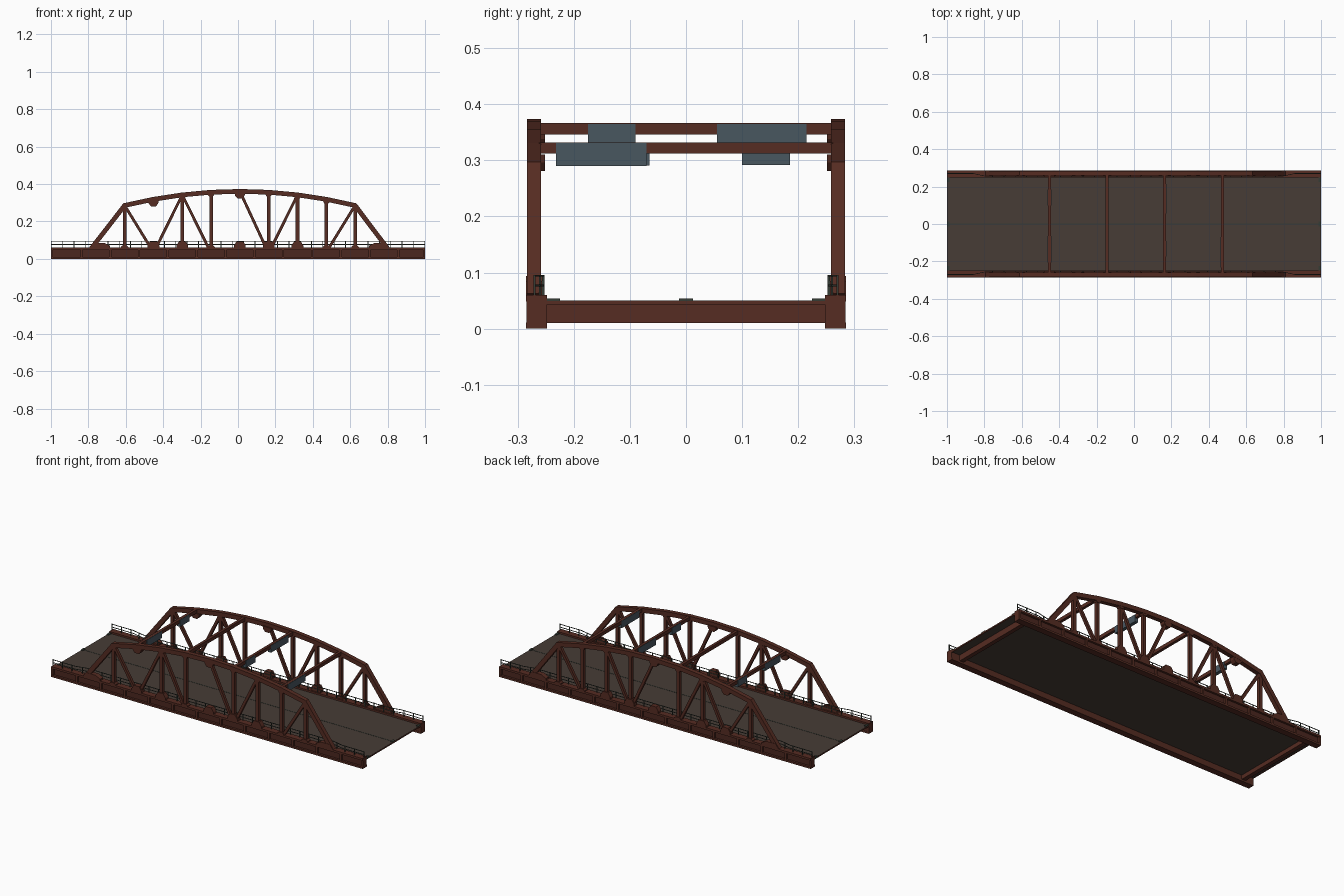
import bpy, bmesh, math
from mathutils import Vector, Matrix

if "Cube" in bpy.data.objects:
    bpy.data.objects.remove(bpy.data.objects["Cube"])


def material(name, rgb):
    m = bpy.data.materials.new(name)
    m.diffuse_color = (*rgb, 1)
    m.use_nodes = True
    m.node_tree.nodes["Principled BSDF"].inputs["Base Color"].default_value = m.diffuse_color
    return m


RUST = material("rust red steel", (0.092, 0.025, 0.016))
DARK_RUST = material("dark rust plate", (0.070, 0.020, 0.014))
DECK = material("brown grey road", (0.063, 0.046, 0.037))
SIGN = material("slate blue panel", (0.066, 0.096, 0.118))
RAIL = material("dark green grey rail", (0.036, 0.046, 0.036))


def finish(name, bm, mat):
    bmesh.ops.recalc_face_normals(bm, faces=bm.faces[:])
    me = bpy.data.meshes.new(name)
    bm.to_mesh(me)
    bm.free()
    me.materials.append(mat)
    ob = bpy.data.objects.new(name, me)
    bpy.context.collection.objects.link(ob)
    return ob


def add_box(bm, x0, x1, y0, y1, z0, z1):
    mat = Matrix.Translation(((x0 + x1) / 2, (y0 + y1) / 2, (z0 + z1) / 2))
    mat = mat @ Matrix.Diagonal((x1 - x0, y1 - y0, z1 - z0, 1))
    bmesh.ops.create_cube(bm, size=1, matrix=mat)


def add_prism(bm, pts, y0, y1):
    """Extrude an XZ outline from y0 to y1."""
    a = [bm.verts.new((x, y0, z)) for x, z in pts]
    f = bm.faces.new(a)
    out = bmesh.ops.extrude_face_region(bm, geom=[f], use_keep_orig=True)
    vs = [v for v in out["geom"] if isinstance(v, bmesh.types.BMVert)]
    bmesh.ops.translate(bm, verts=vs, vec=(0, y1 - y0, 0))


def add_member(bm, p, q, w, y0, y1):
    """Straight steel bar in the XZ plane."""
    p, q = Vector(p), Vector(q)
    d = (q - p).normalized()
    n = Vector((-d.y, d.x)) * w / 2
    add_prism(bm, [p + n, q + n, q - n, p - n], y0, y1)


def mirror_y(ob):
    m = ob.modifiers.new("both sides", 'MIRROR')
    m.use_axis = (False, True, False)
    return ob


def nx(k):
    return 0.01 + 0.154 * k


def nz(k):
    return 0.361 - 0.0047 * k * k


# Side girder: web box, flanges and stiffeners
bm = bmesh.new()
add_box(bm, -1, 1, 0.249, 0.270, 0.004, 0.056)
for z0, z1 in ((0, 0.011), (0.048, 0.060)):
    add_box(bm, -1, 1, 0.248, 0.285, z0, z1)
for k in range(-7, 7):
    x = nx(k + 0.5)
    if abs(x) < 0.98:
        add_box(bm, x - 0.006, x + 0.006, 0.268, 0.284, 0.008, 0.052)
for s in (-1, 1):
    add_box(bm, s * 0.994 - 0.006, s * 0.994 + 0.006, 0.268, 0.284, 0.008, 0.052)
mirror_y(finish("side_girder", bm, RUST))

# Darker recessed panel of the girder
bm = bmesh.new()
add_box(bm, -0.99, 0.99, 0.268, 0.273, 0.008, 0.052)
mirror_y(finish("girder_recess_panel", bm, DARK_RUST))

# Top chord and sloped end posts as one bent band
bm = bmesh.new()
line = [(-0.785, 0.055)] + [(nx(k), nz(k)) for k in range(-4, 5)] + [(0.80, 0.055)]
pts = [Vector(p) for p in line]
up, down = [], []
for i, p in enumerate(pts):
    d1 = (p - pts[max(i - 1, 0)])
    d2 = (pts[min(i + 1, len(pts) - 1)] - p)
    d1 = d1.normalized() if d1.length else d2.normalized()
    d2 = d2.normalized() if d2.length else d1
    n1, n2 = Vector((-d1.y, d1.x)), Vector((-d2.y, d2.x))
    n = (n1 + n2).normalized()
    off = n * 0.0125 / n.dot(n1)
    up.append(p + off)
    down.append(p - off)
for i in range(len(pts) - 1):
    add_prism(bm, [up[i], up[i + 1], down[i + 1], down[i]], 0.258, 0.283)
mirror_y(finish("top_chord", bm, RUST))

# Vertical posts
bm = bmesh.new()
for k in (-4, -2, -1, 1, 2, 3, 4):
    add_member(bm, (nx(k), 0.055), (nx(k), nz(k)), 0.019, 0.261, 0.280)
mirror_y(finish("vertical_post", bm, RUST))

# Diagonal braces: (top node, bottom node)
bm = bmesh.new()
for t, b in ((-4, -3), (-2, -3), (-2, -1), (0, 1), (2, 1), (4, 3)):
    s = 0.012 if b > t else -0.012
    add_member(bm, (nx(t), nz(t)), (nx(b) - s, 0.055), 0.015, 0.263, 0.279)
mirror_y(finish("diagonal_brace", bm, RUST))

# Gusset plates at the joints
bm = bmesh.new()
for k in range(-4, 5):
    x = nx(k)
    big = k in (-3, -2, 0, 1, 2)
    w, h = (0.031, 0.036) if big else (0.02, 0.014)
    add_prism(bm, [(x - w, 0.058), (x - w, 0.058 + h * .4), (x - w * .55, 0.058 + h),
                   (x + w * .55, 0.058 + h), (x + w, 0.058 + h * .4), (x + w, 0.058)],
              0.257, 0.285)
    if abs(k) == 4:
        continue
    z = nz(k) - 0.008
    hang = k in (-3, 0)
    w, h = (0.028, 0.03) if hang else (0.017, 0.017)
    add_prism(bm, [(x - w, z), (x + w, z), (x + w * .9, z - h * .5),
                   (x + w * .45, z - h), (x - w * .45, z - h), (x - w * .9, z - h * .5)],
              0.251 if hang else 0.259, 0.2825)
for c, s in ((-0.785, 1), (0.80, -1)):
    add_prism(bm, [(c - s * 0.01, 0.058), (c + s * 0.10, 0.058), (c + s * 0.10, 0.070),
                   (c + s * 0.07, 0.085), (c + s * 0.01, 0.085)], 0.257, 0.285)
mirror_y(finish("gusset_plate", bm, RUST))

# Overhead cross beams
bm = bmesh.new()
for k in (-3, -1, 1, 3):
    z = nz(k) + (0.003 if abs(k) == 3 else 0)
    add_box(bm, nx(k) - 0.008, nx(k) + 0.008, -0.262, 0.262, z - 0.010, z + 0.010)
finish("overhead_cross_beam", bm, RUST)

# Hanging panels wrapped on the beams
bm = bmesh.new()
for k, y0, y1, z0, z1 in ((3, -0.232, -0.07, 0.290, 0.331), (1, -0.175, -0.09, 0.324, 0.365),
                          (1, 0.055, 0.215, 0.324, 0.365), (-3, 0.10, 0.185, 0.292, 0.331),
                          (-3, -0.205, -0.065, 0.291, 0.331)):
    add_box(bm, nx(k) - 0.010, nx(k) + 0.010, y0, y1, z0, z1)
finish("hanging_panel", bm, SIGN)

# Road deck, its thicker core, and end beams
bm = bmesh.new()
add_box(bm, -0.999, 0.999, -0.252, 0.252, 0.044, 0.050)
add_box(bm, -0.93, 0.93, -0.252, 0.252, 0.034, 0.046)
finish("road_deck", bm, DECK)
bm = bmesh.new()
for s in (-1, 1):
    add_box(bm, s * 0.935 - 0.012, s * 0.935 + 0.012, -0.252, 0.252, 0.010, 0.046)
    add_box(bm, s * 0.997 - 0.003, s * 0.997 + 0.003, -0.252, 0.252, 0.042, 0.0495)
finish("end_beam", bm, RUST)

# Small end blocks and the centre seam of the road
bm = bmesh.new()
for s in (-1, 1):
    for y in (-0.237, 0, 0.237):
        add_box(bm, s * 0.993 - 0.007, s * 0.993 + 0.007, y - 0.0125, y + 0.0125, 0.044, 0.054)
add_box(bm, -0.99, 0.99, -0.002, 0.002, 0.049, 0.051)
finish("road_seam", bm, RAIL)


# Hand railing: outer line at the ends, stepping inside the trusses
def rail_y(x):
    t = min(max((abs(x) - 0.79) / 0.07, 0), 1)
    return 0.2545 + 0.0155 * t


bm = bmesh.new()
path = (-1, -0.86, -0.79, 0.79, 0.86, 1)
for z in (0.077, 0.094):
    for a, b in zip(path, path[1:]):
        vs = [[bm.verts.new((x, rail_y(x) + dy, z + dz)) for dy, dz in
               ((-.0015, -.0015), (.0015, -.0015), (.0015, .0015), (-.0015, .0015))]
              for x in (a, b)]
        for i in range(4):
            j = (i + 1) % 4
            bm.faces.new((vs[0][i], vs[0][j], vs[1][j], vs[1][i]))
        bm.faces.new(vs[0])
        bm.faces.new(vs[1])
for i in range(34):
    x = -0.998 + i * 1.996 / 33
    y = rail_y(x)
    add_box(bm, x - 0.002, x + 0.002, y - 0.002, y + 0.002, 0.055, 0.096)
mirror_y(finish("hand_railing", bm, RAIL))
